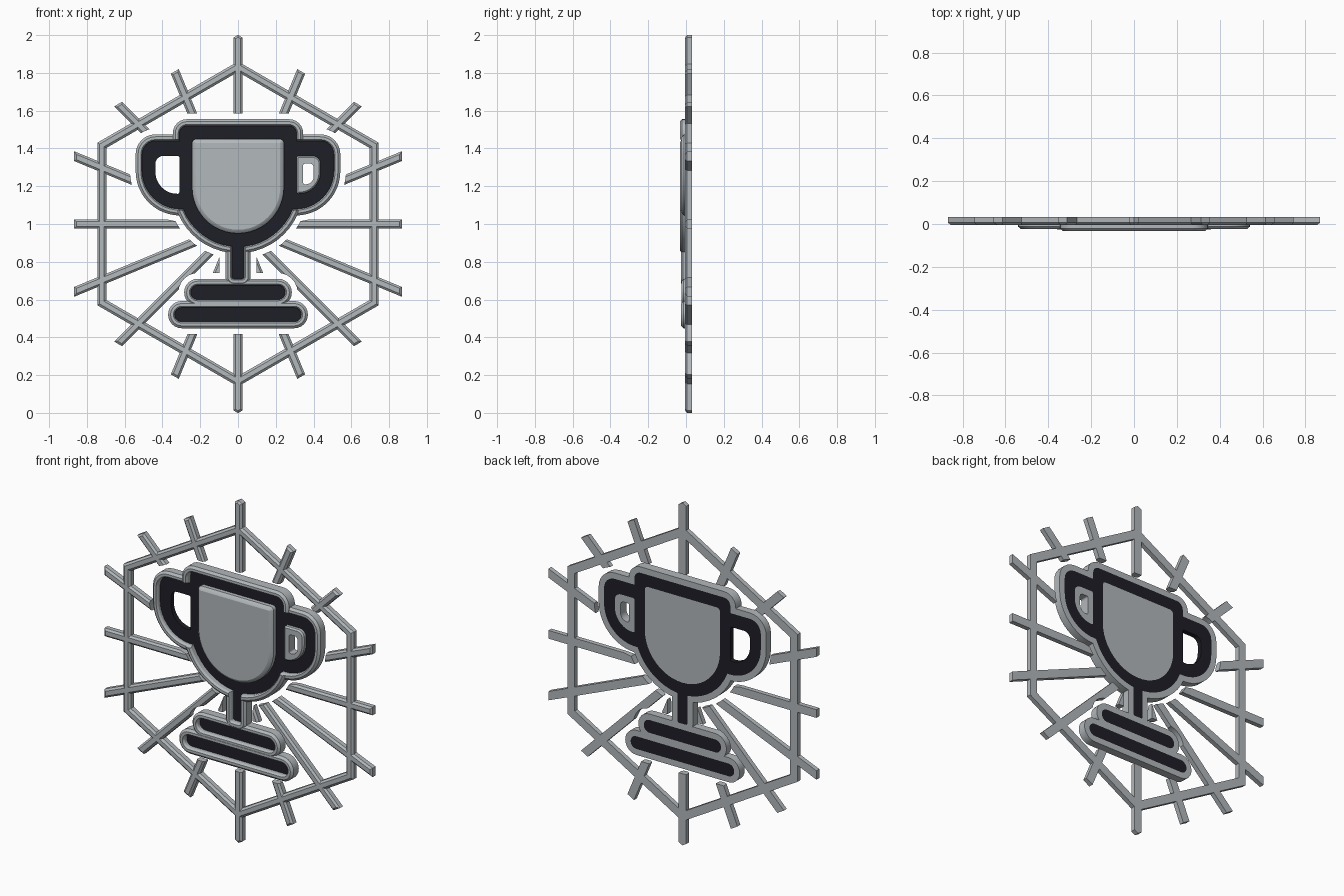
import bpy, bmesh
from math import sin, cos, radians, pi

cube = bpy.data.objects.get("Cube")
if cube:
    bpy.data.objects.remove(cube, do_unlink=True)

BACK, FRONT = 0.033, -0.033
RIM = 0.035            # width of the silver border
GAP = 0.065            # clearance between rays and dark artwork
MID = 1.0              # height of the frame centre


def material(name, rgb):
    m = bpy.data.materials.new(name)
    m.use_nodes = True
    m.diffuse_color = (*rgb, 1)
    m.node_tree.nodes["Principled BSDF"].inputs["Base Color"].default_value = (*rgb, 1)
    return m


silver = material("silver_grey", (0.45, 0.48, 0.50))
black = material("blue_black", (0.013, 0.013, 0.020))


# Outlines are lists of arcs (x, z, radius, start, end), so an offset only changes the radius
def outline(arcs, offset, y):
    pts = []
    for x, z, r, a, b in arcs:
        steps = 24 if b - a > 90 else (12 if r > 0.1 else 6)
        for i in range(steps + 1):
            t = radians(a + (b - a) * i / steps)
            pts.append((x + (r + offset) * cos(t), y, z + (r + offset) * sin(t)))
    return pts


def mirrored(arcs):
    return [(-x, z, r, 180 - b, 180 - a) for x, z, r, a, b in reversed(arcs)]


def box(half, low, high, r):
    return [(half - r, high - r, r, 0, 90), (r - half, high - r, r, 90, 180),
            (r - half, low + r, r, 180, 270), (half - r, low + r, r, 270, 360)]


def add_loft(bm, rings, cyclic=False):
    loops = [[bm.verts.new(p) for p in ring] for ring in rings]
    pairs = list(zip(loops, loops[1:]))
    if cyclic:
        pairs.append((loops[-1], loops[0]))
    else:
        bm.faces.new(loops[0])
        bm.faces.new(loops[-1])
    for a, b in pairs:
        for i in range(len(a)):
            j = (i + 1) % len(a)
            bm.faces.new((a[i], a[j], b[j], b[i]))


def finish(name, bm, mat):
    bmesh.ops.recalc_face_normals(bm, faces=bm.faces)
    mesh = bpy.data.meshes.new(name)
    bm.to_mesh(mesh)
    bm.free()
    mesh.materials.append(mat)
    ob = bpy.data.objects.new(name, mesh)
    bpy.context.collection.objects.link(ob)
    return ob


def slab(name, arcs, sections, mat):
    bm = bmesh.new()
    add_loft(bm, [outline(arcs, d, y) for y, d in sections])
    return finish(name, bm, mat)


def combine(ob, others, operation):
    for other in others:
        mod = ob.modifiers.new("cut", 'BOOLEAN')
        mod.operation, mod.solver, mod.object = operation, 'EXACT', other
    bpy.context.view_layer.update()
    graph = bpy.context.evaluated_depsgraph_get()
    mesh = bpy.data.meshes.new_from_object(ob.evaluated_get(graph))
    ob.modifiers.clear()
    ob.data = mesh
    for other in others:
        bpy.data.objects.remove(other, do_unlink=True)


def through(offset):
    return [(0.06, offset), (-0.06, offset)]


# Artwork outlines
bowl = [(0.27, 1.48, 0.04, 0, 90), (-0.27, 1.48, 0.04, 90, 180), (0, 1.19, 0.31, 180, 360)]
shield = [(0.222, 1.429, 0.021, 0, 90), (-0.222, 1.429, 0.021, 90, 180),
          (0, 1.193, 0.243, 180, 360)]
handle = [(0.437, 1.37, 0.07, 0, 90), (0.28, 1.43, 0.01, 90, 180),
          (0.28, 1.09, 0.01, 180, 270), (0.307, 1.28, 0.2, 270, 360)]
handle_hole = [(0.397, 1.32, 0.04, 0, 90), (0.32, 1.35, 0.01, 90, 180),
               (0.32, 1.17, 0.01, 180, 270), (0.322, 1.275, 0.115, 270, 360)]
small_hole = [(0.38, 1.30, 0.02, 0, 90), (0.355, 1.31, 0.01, 90, 180),
              (0.355, 1.22, 0.01, 180, 270), (0.36, 1.25, 0.04, 270, 360)]
stem = box(0.032, 0.71, 0.95, 0.01)
upper_base = box(0.25, 0.60, 0.675, 0.037)
lower_base = box(0.335, 0.483, 0.557, 0.0365)

# Each part with the front height of its border
parts = [(bowl, FRONT), (handle, -0.023), (mirrored(handle), -0.023),
         (stem, -0.027), (upper_base, -0.025), (lower_base, -0.026)]

# Silver border with chamfered outer edge and flared pocket
borders = [slab("trophy_border", arcs,
                [(BACK, RIM), (front + 0.012, RIM), (front, RIM - 0.013)], silver)
           for arcs, front in parts]
border = borders[0]
combine(border, borders[1:], 'UNION')
pockets = [slab("pocket", arcs, [(0.06, 0), (front + 0.012, 0), (front, 0.007), (-0.06, 0.007)],
                silver) for arcs, front in parts]
combine(border, pockets, 'DIFFERENCE')

# Recessed dark inlays
inlay_depth = [(BACK, 0), (0.005, 0)]
inlays = [slab("trophy_inlay", arcs, inlay_depth, black) for arcs, front in parts[:4]]
inlay = inlays[0]
combine(inlay, inlays[1:], 'UNION')
combine(inlay, [slab("opening", arcs, through(0), black)
                for arcs in (shield, handle_hole, mirrored(handle_hole))], 'DIFFERENCE')
base_inlays = [slab(name, arcs, inlay_depth, black) for name, arcs in
               (("upper_base_inlay", upper_base), ("lower_base_inlay", lower_base))]

# Raised cup face and the ring filling the left handle
cup_face = slab("cup_face", shield,
                [(BACK, 0), (-0.018, 0), (-0.027, -0.008), (FRONT, -0.020)], silver)
handle_ring = slab("left_handle_ring", handle_hole,
                   [(BACK, 0), (-0.012, 0), (-0.021, -0.008)], silver)
combine(handle_ring, [slab("opening", small_hole, through(0), silver)], 'DIFFERENCE')

# Hexagonal frame
bm = bmesh.new()
profile = [(BACK, 0.745), (0.006, 0.745), (-0.004, 0.733),
           (-0.004, 0.709), (0.006, 0.697), (BACK, 0.697)]
corners = [radians(30 + 60 * k) for k in range(6)]
add_loft(bm, [[(a / cos(pi / 6) * cos(t), y, MID + a / cos(pi / 6) * sin(t)) for t in corners]
              for y, a in profile], cyclic=True)
frame = finish("hexagon_frame", bm, silver)


# Rays trimmed to a larger hexagon outside and to the artwork inside
def ray(angle, offset, y):
    ux, uz = cos(angle), sin(angle)
    half = 0.024 + offset

    def point(t, s):
        return (t * ux - s * uz, y, MID + t * uz + s * ux)

    def reach(s):
        hits = []
        for k in range(6):
            nx, nz = cos(k * pi / 3), sin(k * pi / 3)
            facing = nx * ux + nz * uz
            if facing > 0.1:
                hits.append((0.867 + offset - s * (nz * ux - nx * uz)) / facing)
        return min(hits)

    return [point(0.15, -half), point(reach(-half), -half), point(reach(0), 0),
            point(reach(half), half), point(0.15, half)]


bm = bmesh.new()
for k in range(16):
    add_loft(bm, [ray(k * pi / 8, d, y) for y, d in ((BACK, 0), (0.006, 0), (-0.004, -0.011))])
rays = finish("rays", bm, silver)
combine(rays, [slab("clearance", arcs, through(GAP), silver) for arcs, front in parts],
        'DIFFERENCE')

# Smooth curved walls, keep chamfers crisp
bpy.ops.object.select_all(action='DESELECT')
for ob in [border, inlay, cup_face, handle_ring, frame, rays] + base_inlays:
    ob.select_set(True)
    bpy.context.view_layer.objects.active = ob
bpy.ops.object.shade_smooth_by_angle(angle=radians(25))
